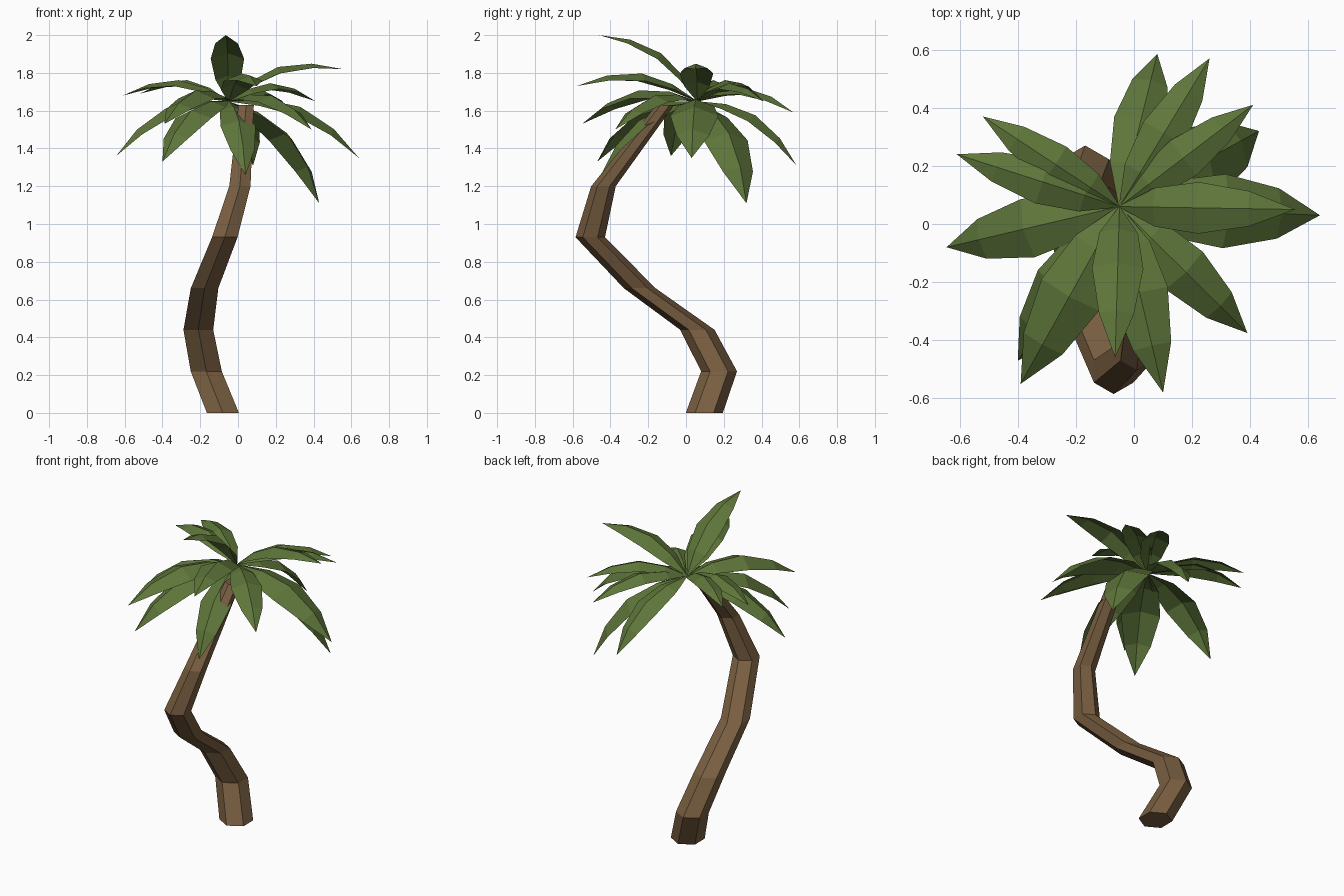
import bpy, bmesh, math
from mathutils import Vector

if "Cube" in bpy.data.objects:
    bpy.data.objects.remove(bpy.data.objects["Cube"], do_unlink=True)


def make_material(name, rgb):
    mat = bpy.data.materials.new(name)
    mat.use_nodes = True
    mat.diffuse_color = (*rgb, 1)
    bsdf = mat.node_tree.nodes["Principled BSDF"]
    bsdf.inputs["Base Color"].default_value = (*rgb, 1)
    bsdf.inputs["Roughness"].default_value = 0.9
    return mat


def finish(bm, name, mat):
    mesh = bpy.data.meshes.new(name)
    bm.to_mesh(mesh)
    bm.free()
    mesh.materials.append(mat)
    obj = bpy.data.objects.new(name, mesh)
    bpy.context.collection.objects.link(obj)
    return obj


bark = make_material("bark_brown", (0.19, 0.112, 0.052))
green = make_material("leaf_green", (0.112, 0.18, 0.042))

# Trunk: level six-sided rings along a winding path (x, y, z, radius)
path = [
    (-0.08, 0.097, 0, 0.098),
    (-0.168, 0.175, 0.22, 0.095),
    (-0.21, 0.06, 0.44, 0.091),
    (-0.177, -0.245, 0.66, 0.084),
    (-0.07, -0.507, 0.93, 0.078),
    (0.01, -0.437, 1.2, 0.065),
    (0.043, -0.11, 1.63, 0.047),
]
SIDES = 6
bm = bmesh.new()
rings = []
for x, y, z, r in path:
    angles = [math.tau * i / SIDES + math.pi / 2 for i in range(SIDES)]
    rings.append([bm.verts.new((x + r * math.cos(a), y + r * math.sin(a), z)) for a in angles])
for low, high in zip(rings, rings[1:]):
    for i in range(SIDES):
        j = (i + 1) % SIDES
        bm.faces.new((low[i], low[j], high[j], high[i]))
bm.faces.new(rings[0][::-1])
bm.faces.new(rings[-1])
finish(bm, "trunk", bark)

# Leaves: arched, folded blades from one crown point to each tip
crown = Vector((-0.05, 0.06, 1.65))
# Fraction along the blade, arch height, half width
stations = [(0, 0, 0.03), (0.22, 0.11, 0.75), (0.48, 0.165, 1), (0.76, 0.115, 0.68)]


def make_leaf(name, tip):
    chord = Vector(tip) - crown
    length = chord.length
    side = Vector((0, 0, 1)).cross(chord).normalized()
    up = chord.normalized().cross(side)
    half = 0.225 * length ** 2
    bm = bmesh.new()
    rows = []
    for t, arch, width in stations:
        rib = crown + chord * t + up * arch * length
        edge_drop = up * width * half * -0.4
        offsets = (side * width * half + edge_drop, Vector(), -side * width * half + edge_drop)
        rows.append([bm.verts.new(rib + o) for o in offsets])
    for a, b in zip(rows, rows[1:]):
        for i in range(2):
            bm.faces.new((a[i], a[i + 1], b[i + 1], b[i]))
    end = bm.verts.new(tip)
    for i in range(2):
        bm.faces.new((rows[-1][i], rows[-1][i + 1], end))
    bm.normal_update()
    if sum(f.normal.dot(up) for f in bm.faces) < 0:
        bmesh.ops.reverse_faces(bm, faces=bm.faces[:])
    finish(bm, name, green)


tips = [
    (0.08, 0.585, 1.31), (0.26, 0.57, 1.59), (0.41, 0.41, 1.65),
    (0.43, 0.32, 1.11), (0.64, 0.03, 1.35), (0.555, 0.05, 1.82),
    (0.39, -0.375, 1.5), (0.1, -0.58, 1.73), (0.04, -0.45, 1.26),
    (-0.065, -0.46, 2.0), (-0.39, -0.55, 1.53), (-0.4, -0.47, 1.33),
    (-0.645, -0.08, 1.36), (-0.61, 0.24, 1.68), (-0.52, 0.37, 1.69),
]
for n, tip in enumerate(tips, 1):
    make_leaf(f"leaf_{n}", tip)
